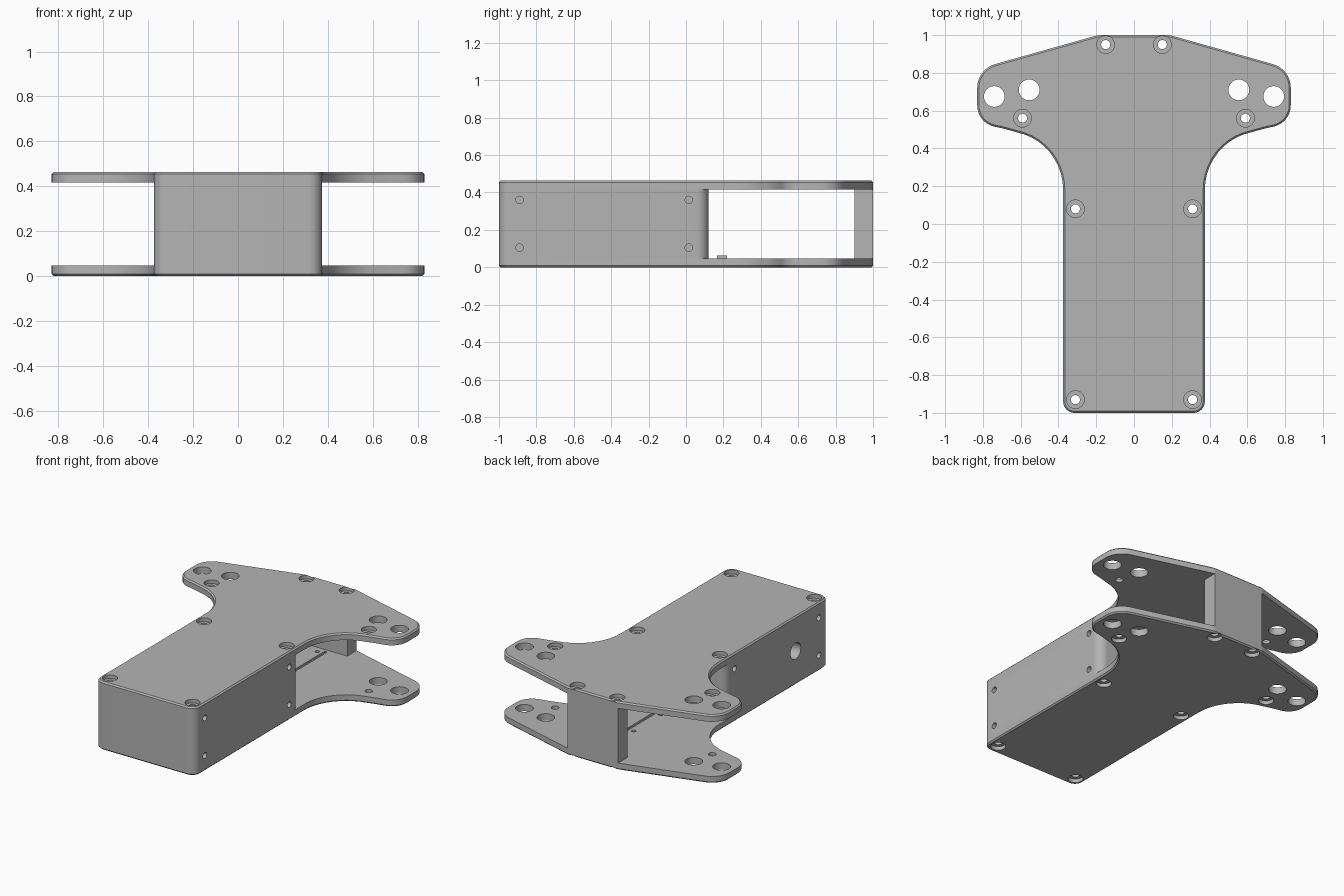
import bpy, bmesh, math
from mathutils import Matrix, Vector

old = bpy.data.objects.get("Cube")
if old:
    bpy.data.objects.remove(old, do_unlink=True)

H, T = 0.463, 0.046            # total height, plate thickness
grey = bpy.data.materials.new("satin grey")
grey.use_nodes = True
grey.diffuse_color = (0.46, 0.46, 0.46, 1)
grey.node_tree.nodes["Principled BSDF"].inputs["Base Color"].default_value = grey.diffuse_color


def finish(name, bm):
    mesh = bpy.data.meshes.new(name)
    bm.to_mesh(mesh)
    bm.free()
    ob = bpy.data.objects.new(name, mesh)
    mesh.materials.append(grey)
    bpy.context.collection.objects.link(ob)
    return ob


def fillet(points, radii, steps=8):
    """Round the corners of a closed polygon."""
    out = []
    for i, (p, r) in enumerate(zip(points, radii)):
        p = Vector(p)
        a = (Vector(points[i - 1]) - p).normalized()
        b = (Vector(points[(i + 1) % len(points)]) - p).normalized()
        if r == 0:
            out.append(p)
            continue
        half = a.angle(b) / 2
        c = p + (a + b).normalized() * (r / math.sin(half))
        s = p + a * (r / math.tan(half)) - c
        e = p + b * (r / math.tan(half)) - c
        turn = s.angle_signed(e)
        for k in range(steps + 1):
            out.append(c + Matrix.Rotation(-turn * k / steps, 2) @ s)
    return out


def prism(name, outline, z0, z1, chamfer=None):
    """Extrude an outline; chamfer the rim at height `chamfer`."""
    bm = bmesh.new()
    face = bm.faces.new([bm.verts.new((p[0], p[1], z0)) for p in outline])
    geo = bmesh.ops.extrude_face_region(bm, geom=[face])["geom"]
    for v in geo:
        if isinstance(v, bmesh.types.BMVert):
            v.co.z = z1
    bmesh.ops.recalc_face_normals(bm, faces=bm.faces)
    if chamfer is not None:
        rim = [e for e in bm.edges if all(abs(v.co.z - chamfer) < 1e-5 for v in e.verts)]
        bmesh.ops.bevel(bm, geom=rim, offset=0.009, segments=1, affect='EDGES')
    return finish(name, bm)


def box(name, x0, x1, y0, y1, z0, z1):
    return prism(name, [(x0, y0), (x1, y0), (x1, y1), (x0, y1)], z0, z1)


def cut(ob, tool):
    mod = ob.modifiers.new("cut", 'BOOLEAN')
    mod.operation, mod.solver, mod.object = 'DIFFERENCE', 'EXACT', tool
    bpy.context.view_layer.objects.active = ob
    bpy.ops.object.modifier_apply(modifier=mod.name)
    bpy.data.objects.remove(tool, do_unlink=True)


def drill(ob, centres, r, depth, axis='Z'):
    """Drill equal round holes at the centres, all along one axis."""
    bm = bmesh.new()
    rot = Matrix.Rotation(math.pi / 2, 4, 'Y') if axis == 'X' else Matrix()
    for c in centres:
        bmesh.ops.create_cone(bm, cap_ends=True, segments=32, radius1=r, radius2=r,
                              depth=depth, matrix=Matrix.Translation(c) @ rot)
    cut(ob, finish("cutter", bm))


def both(points, z):
    return [(s * x, y, z) for x, y in points for s in (-1, 1)]


# Winged plate outline: right half, then mirrored
flare = [(0.375 + 0.3 * (1 - math.cos(a)), 0.18 + 0.31 * math.sin(a))
         for a in (math.radians(d) for d in range(0, 73, 8))]
half = [(0.375, -1)] + flare + [(0.69, 0.505), (0.83, 0.535), (0.83, 0.82), (0.19, 1)]
radii = [0.06] + [0] * len(flare) + [0, 0.115, 0.13, 0.08]
full = half + [(-x, y) for x, y in reversed(half)]
outline = fillet(full, radii + radii[::-1])

screws = [(0.31, -0.93), (0.31, 0.08), (0.59, 0.56), (0.15, 0.95)]
wing_holes = [(0.74, 0.675), (0.555, 0.71)]

# Top and bottom plates with wing holes and counterbored screw holes
plates = []
for name, z0, z1, outer in (("bottom_plate", 0, T, 0), ("top_plate", H - T, H, H)):
    plate = prism(name, outline, z0, z1, outer)
    drill(plate, both(wing_holes, outer), 0.055, 0.3)
    drill(plate, both(screws, outer), 0.024, 0.3)
    drill(plate, both(screws, outer), 0.047, 0.05)
    plates.append(plate)

# Cable groove, pin holes and small stop on the floor
cut(plates[0], box("cutter", 0.035, 0.055, 0.2, 0.88, T - 0.012, T + 0.05))
drill(plates[0], [(0, y, T) for y in (0.27, 0.56, 0.85)], 0.014, 0.04)
stop = box("floor_stop", -0.03, 0.03, 0.165, 0.22, T, T + 0.018)

# Hollow handle body with rounded corners
corners = [(0.375, -1), (0.375, 0.12), (-0.375, 0.12), (-0.375, -1)]
body = prism("handle_body", fillet(corners, [0.06] * 4), T, H - T)
cut(body, box("cutter", -0.25, 0.25, -0.87, 0.02, 0, H))
drill(body, both(screws[:2], H / 2), 0.024, 1)
drill(body, [(s * 0.375, y, z) for s in (-1, 1) for y in (-0.89, 0.015) for z in (0.105, 0.36)],
      0.02, 0.06, 'X')
drill(body, [(-0.375, -0.64, 0.23)], 0.055, 0.4, 'X')

# Spacer block between the plates at the back
spacer = box("back_spacer", -0.19, 0.19, 0.9, 1, T, H - T)
drill(spacer, both(screws[3:], H / 2), 0.024, 1)

# Smooth the curved walls, keep the edges crisp
for ob in plates + [stop, body, spacer]:
    bpy.ops.object.select_all(action='DESELECT')
    ob.select_set(True)
    bpy.context.view_layer.objects.active = ob
    bpy.ops.object.shade_smooth_by_angle(angle=math.radians(30))
